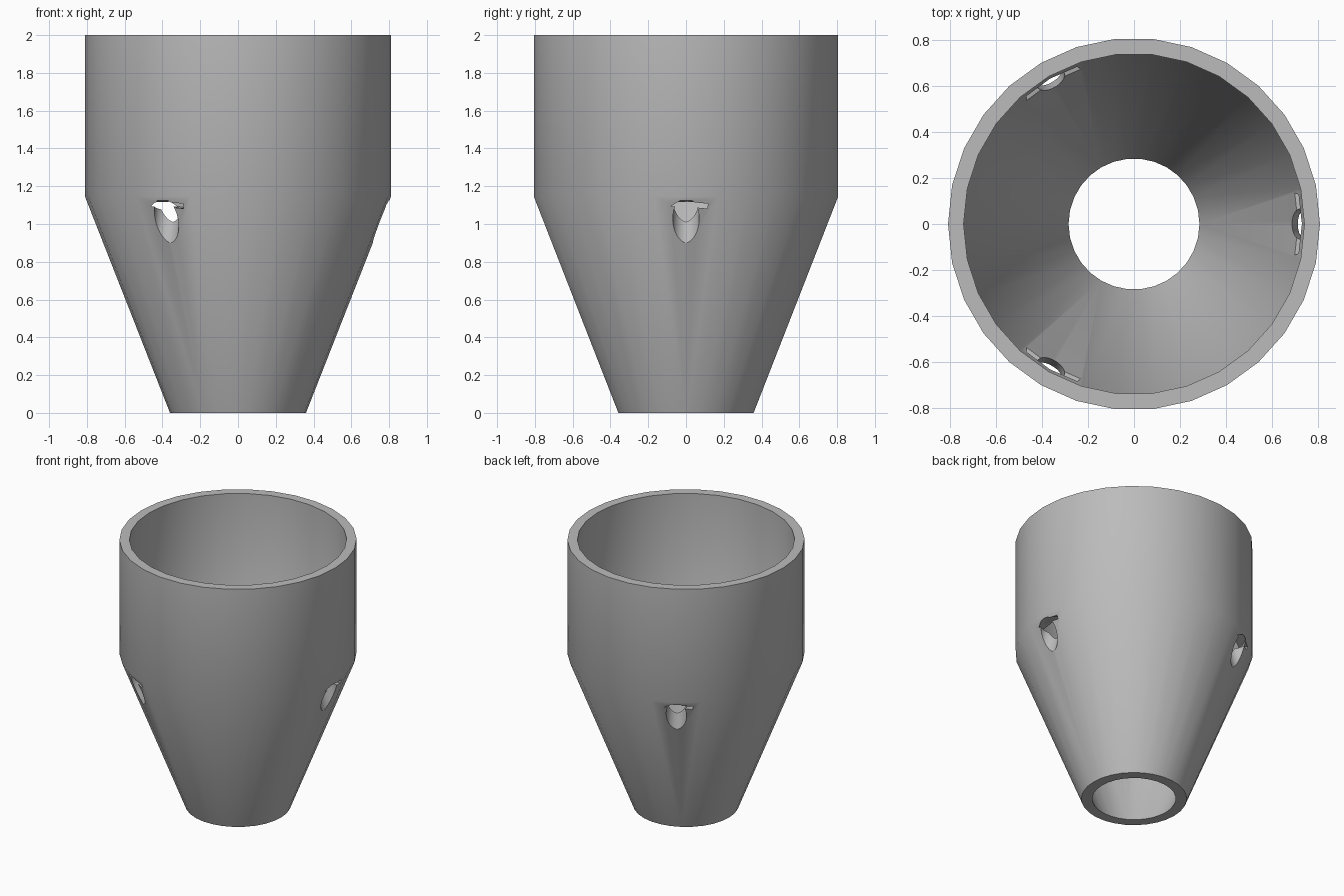
import bpy, math
from mathutils import Vector, Matrix

old = bpy.data.objects.get("Cube")
if old:
    bpy.data.objects.remove(old, do_unlink=True)

SIDES = 30
KINK = 1.145

grey = bpy.data.materials.new("plain_grey")
grey.use_nodes = True
colour = (0.5, 0.5, 0.5, 1)
grey.diffuse_color = colour
grey.node_tree.nodes["Principled BSDF"].inputs["Base Color"].default_value = colour

# Hollow funnel: closed wall profile spun around z
profile = [(0.36, 0), (0.81, KINK), (0.81, 2), (0.742, 2), (0.742, KINK), (0.285, 0)]
n = len(profile)
verts, faces = [], []
for i in range(SIDES):
    a = math.tau * i / SIDES
    verts += [(r * math.cos(a), r * math.sin(a), z) for r, z in profile]
    j = (i + 1) % SIDES
    for k in range(n):
        m = (k + 1) % n
        faces.append((i * n + k, j * n + k, j * n + m, i * n + m))
mesh = bpy.data.meshes.new("funnel_body")
mesh.from_pydata(verts, [], faces)
mesh.materials.append(grey)
body = bpy.data.objects.new("funnel_body", mesh)
bpy.context.collection.objects.link(body)


def cut(cutter):
    """Subtract a helper from the body and discard it."""
    cutter.hide_render = True
    cutter.data.materials.append(grey)
    bpy.context.view_layer.objects.active = body
    mod = body.modifiers.new("cut", "BOOLEAN")
    mod.operation = "DIFFERENCE"
    mod.solver = "EXACT"
    mod.object = cutter
    bpy.ops.object.modifier_apply(modifier=mod.name)
    bpy.data.objects.remove(cutter, do_unlink=True)


def cylinder(turn, centre, axis, radius, depth):
    bpy.ops.mesh.primitive_cylinder_add(vertices=32, radius=radius, depth=depth)
    ob = bpy.context.object
    tilt = Vector(axis).to_track_quat("Z", "Y").to_matrix().to_4x4()
    ob.matrix_world = turn @ Matrix.Translation(centre) @ tilt
    return ob


# Three steep drain holes, each with a thin inner recess and a side slit
axis = Vector((-0.22, 0, 0.975)).normalized()
top = Vector((0.738, 0, 1.11))
for i in range(3):
    turn = Matrix.Rotation(math.tau * i / 3, 4, "Z")
    cut(cylinder(turn, top - axis * 0.2, axis, 0.07, 0.4))
    cut(cylinder(turn, Vector((0.665, 0, 1.085)), axis, 0.14, 0.035))
    bpy.ops.mesh.primitive_cube_add(size=1)
    slit = bpy.context.object
    slit.matrix_world = (turn @ Matrix.Translation((0.775, 0.06, 1.1))
                         @ Matrix.Rotation(-0.1, 4, "X")
                         @ Matrix.Diagonal((0.12, 0.11, 0.026, 1)))
    cut(slit)

bpy.ops.object.select_all(action="DESELECT")
body.select_set(True)
bpy.context.view_layer.objects.active = body
bpy.ops.object.shade_smooth_by_angle(angle=math.radians(30))
